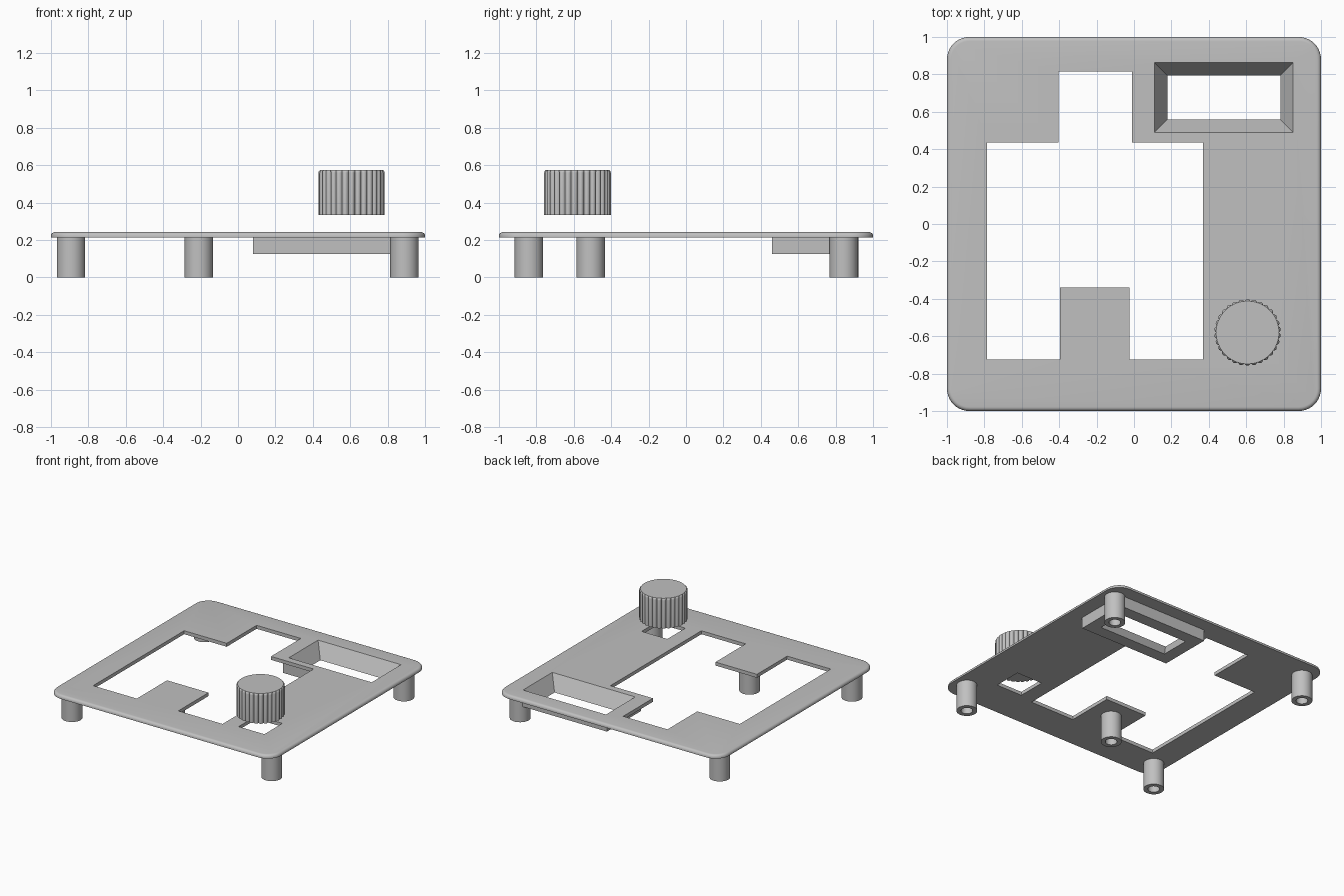
import bpy, bmesh, math
from math import cos, sin, pi, radians

if "Cube" in bpy.data.objects:
    bpy.data.objects.remove(bpy.data.objects["Cube"], do_unlink=True)

grey = bpy.data.materials.new("plain_grey")
grey.use_nodes = True
COLOUR = (0.53, 0.53, 0.53, 1)
grey.diffuse_color = COLOUR
grey.node_tree.nodes["Principled BSDF"].inputs["Base Color"].default_value = COLOUR

PLATE_BOTTOM, PLATE_TOP, FRAME_BOTTOM = 0.215, 0.243, 0.125


def loft(name, loops):
    """Closed solid through loops of points, each loop given as (outline, height)."""
    bm = bmesh.new()
    rings = [[bm.verts.new((x, y, z)) for x, y in outline] for outline, z in loops]
    for a, b in zip(rings, rings[1:]):
        for i in range(len(a)):
            j = (i + 1) % len(a)
            bm.faces.new((a[i], a[j], b[j], b[i]))
    bm.faces.new(rings[0])
    bm.faces.new(rings[-1])
    bmesh.ops.recalc_face_normals(bm, faces=bm.faces)
    mesh = bpy.data.meshes.new(name)
    bm.to_mesh(mesh)
    bm.free()
    mesh.materials.append(grey)
    obj = bpy.data.objects.new(name, mesh)
    bpy.context.collection.objects.link(obj)
    return obj


def activate(obj):
    bpy.ops.object.select_all(action='DESELECT')
    obj.select_set(True)
    bpy.context.view_layer.objects.active = obj


def cut(obj, cutter):
    mod = obj.modifiers.new("cut", 'BOOLEAN')
    mod.operation, mod.solver, mod.object = 'DIFFERENCE', 'EXACT', cutter
    activate(obj)
    bpy.ops.object.modifier_apply(modifier=mod.name)


def smooth(obj):
    activate(obj)
    bpy.ops.object.shade_smooth_by_angle(angle=radians(35))


def rect(x0, x1, y0, y1, grow=0.0):
    return [(x0 - grow, y0 - grow), (x1 + grow, y0 - grow),
            (x1 + grow, y1 + grow), (x0 - grow, y1 + grow)]


def circle(x, y, r, n=40):
    return [(x + r * cos(2 * pi * i / n), y + r * sin(2 * pi * i / n)) for i in range(n)]


def rounded_square(half, radius, steps=10):
    points = []
    for corner in range(4):
        mid = pi / 4 + corner * pi / 2
        cx = math.copysign(half - radius, cos(mid))
        cy = math.copysign(half - radius, sin(mid))
        for i in range(steps + 1):
            a = corner * pi / 2 + i / steps * pi / 2
            points.append((cx + radius * cos(a), cy + radius * sin(a)))
    return points


# Cover plate with a rounded upper rim
rim = 0.022
loops = [(rounded_square(1, 0.12), PLATE_BOTTOM)]
for i in range(6):
    a = i / 5 * pi / 2
    inset = rim * (1 - cos(a))
    loops.append((rounded_square(1 - inset, 0.12 - inset), PLATE_TOP - rim + rim * sin(a)))
plate = loft("cover_plate", loops)

# Cutters: stepped main opening, square knob hole, tapered display window
opening = [(-0.785, -0.725), (-0.395, -0.725), (-0.395, -0.34), (-0.025, -0.34),
           (-0.025, -0.725), (0.37, -0.725), (0.37, 0.435), (-0.01, 0.435),
           (-0.01, 0.815), (-0.405, 0.815), (-0.405, 0.435), (-0.785, 0.435)]
KX, KY = 0.607, -0.58
hole = rect(KX, KX, KY, KY, 0.115)
window = (0.11, 0.85, 0.49, 0.863)
slope = 0.068 / (PLATE_TOP - FRAME_BOTTOM)
margin = 0.05
cutters = [
    loft("opening_cutter", [(opening, 0), (opening, 1)]),
    loft("knob_hole_cutter", [(hole, 0), (hole, 1)]),
    loft("window_cutter", [
        (rect(*window, -0.068 - slope * margin), FRAME_BOTTOM - margin),
        (rect(*window, slope * margin), PLATE_TOP + margin)]),
]
for cutter in cutters:
    cutter.hide_render = True
    cut(plate, cutter)
smooth(plate)

# Display frame hanging below the plate
outer = rect(*window, 0.03)
frame = loft("display_frame", [(outer, FRAME_BOTTOM), (outer, PLATE_BOTTOM)])
cut(frame, cutters[2])

# Hollow standoff legs: four corners and one under the tab
frame_block = loft("frame_block_cutter", [(outer, FRAME_BOTTOM), (outer, 0.4)])
frame_block.hide_render = True
legs = {"front_right_leg": (-0.893, -0.84), "front_left_leg": (0.89, -0.84),
        "back_right_leg": (-0.893, 0.845), "back_left_leg": (0.89, 0.843),
        "middle_leg": (-0.21, -0.51)}
for name, (x, y) in legs.items():
    bore, wall = circle(x, y, 0.043), circle(x, y, 0.076)
    leg = loft(name, [(bore, 0.2), (bore, 0), (wall, 0), (wall, PLATE_BOTTOM)])
    if name == "back_left_leg":
        cut(leg, frame_block)
    smooth(leg)

for helper in cutters + [frame_block]:
    bpy.data.objects.remove(helper, do_unlink=True)


# Fluted knob floating above its hole
def fluted(radius, depth, ribs=30, steps=8):
    points = []
    for i in range(ribs * steps):
        a = 2 * pi * i / (ribs * steps)
        r = radius - depth * (1 - abs(sin(ribs * a / 2))) ** 1.3
        points.append((KX + r * cos(a), KY + r * sin(a)))
    return points


knob = loft("knob", [(fluted(0.178, 0.013), 0.335), (fluted(0.178, 0.013), 0.56),
                     (fluted(0.175, 0.008), 0.569), (fluted(0.168, 0), 0.575)])
smooth(knob)
